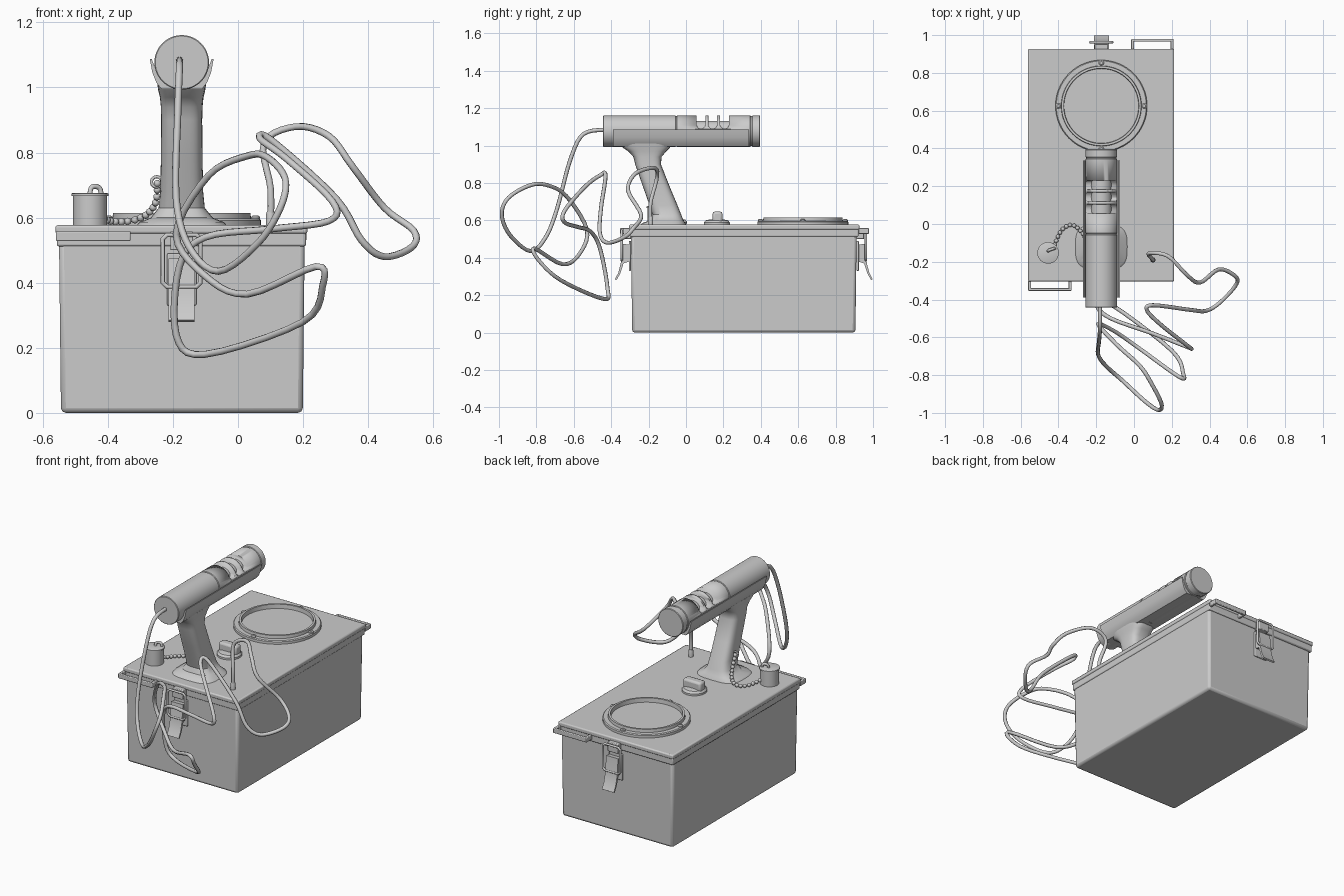
import bpy, bmesh, math
from mathutils import Vector

if "Cube" in bpy.data.objects:
    bpy.data.objects.remove(bpy.data.objects["Cube"])

CX, CY = -0.173, 0.31
BZ = 1.077  # barrel axis height


def finish(name, bm, bevel=0, segs=2, smooth=True):
    bmesh.ops.recalc_face_normals(bm, faces=bm.faces)
    me = bpy.data.meshes.new(name)
    bm.to_mesh(me)
    bm.free()
    ob = bpy.data.objects.new(name, me)
    bpy.context.collection.objects.link(ob)
    if bevel:
        m = ob.modifiers.new("bevel", 'BEVEL')
        m.width, m.segments = bevel, segs
    if smooth:
        bpy.ops.object.select_all(action='DESELECT')
        ob.select_set(True)
        bpy.context.view_layer.objects.active = ob
        bpy.ops.object.shade_smooth_by_angle(angle=math.radians(35))
    return ob


def box(name, x0, x1, y0, y1, z0, z1, bevel=0.004, taper=0):
    bm = bmesh.new()
    bmesh.ops.create_cube(bm, size=1)
    for v in bm.verts:
        t = taper if v.co.z < 0 else 0
        v.co = ((x0 + x1) / 2 + v.co.x * (abs(x1 - x0) - 2 * t),
                (y0 + y1) / 2 + v.co.y * (abs(y1 - y0) - 2 * t),
                (z0 + z1) / 2 + v.co.z * abs(z1 - z0))
    return finish(name, bm, bevel)


def loft(name, rings):
    bm = bmesh.new()
    vs = [[bm.verts.new(p) for p in r] for r in rings]
    n = len(vs[0])
    for a, b in zip(vs, vs[1:]):
        for i in range(n):
            bm.faces.new((a[i], a[(i + 1) % n], b[(i + 1) % n], b[i]))
    bm.faces.new(vs[0])
    bm.faces.new(vs[-1])
    return finish(name, bm)


def turned(name, profile, c, axis='Z', n=48):
    # profile: (radius, position along axis)
    rings = []
    for r, h in profile:
        ring = []
        for i in range(n):
            a = math.tau * i / n
            u, w = r * math.cos(a), r * math.sin(a)
            ring.append((c[0] + u, c[1] + w, h) if axis == 'Z' else (c[0] + u, h, c[1] + w))
        rings.append(ring)
    return loft(name, rings)


def tube(name, pts, r, closed=False, sub=1):
    # Catmull-Rom path with a round section
    pts = [Vector(p) for p in pts]
    n, path = len(pts), []
    get = (lambda i: pts[i % n]) if closed else (lambda i: pts[max(0, min(n - 1, i))])
    for i in range(n if closed else n - 1):
        a, b, c, d = (get(i + k) for k in (-1, 0, 1, 2))
        for s in range(sub):
            t = s / sub
            path.append(0.5 * (2 * b + (c - a) * t + (2 * a - 5 * b + 4 * c - d) * t * t
                               + (3 * b - a - 3 * c + d) * t ** 3))
    if not closed:
        path.append(pts[-1])
    cu = bpy.data.curves.new(name, 'CURVE')
    cu.dimensions, cu.bevel_depth, cu.bevel_resolution, cu.use_fill_caps = '3D', r, 2, True
    sp = cu.splines.new('POLY')
    sp.points.add(len(path) - 1)
    for q, p in zip(sp.points, path):
        q.co = (*p, 1)
    sp.use_cyclic_u = closed
    bpy.context.collection.objects.link(bpy.data.objects.new(name, cu))
    return path


# case and lid
box("case_body", -0.55, 0.205, -0.294, 0.912, 0, 0.53, 0.015, 0.006)
box("lid_skirt", -0.557, 0.209, -0.299, 0.922, 0.512, 0.56, 0.006)
box("lid_top", -0.561, 0.213, -0.304, 0.927, 0.55, 0.577, 0.007)

# strap slots on opposite lid corners
for nm, x0, x1, y, s in (("front", -0.56, -0.33, -0.297, -1), ("back", -0.016, 0.21, 0.922, 1)):
    box(nm + "_strap_bar", x0, x1, y + s * 0.043, y + s * 0.057, 0.528, 0.558)
    for k, xe in enumerate((x0, x1 - 0.016)):
        box(f"{nm}_strap_end_{k}", xe, xe + 0.016, y, y + s * 0.055, 0.528, 0.558)

# toggle latches at front and back
for nm, y, s in (("front", -0.294, -1), ("back", 0.912, 1)):
    box(nm + "_latch_hook", CX - 0.035, CX + 0.035, y, y + s * 0.04, 0.5, 0.558)
    box(nm + "_latch_plate", CX - 0.045, CX + 0.045, y, y + s * 0.012, 0.33, 0.49)
    lever = [(0.01, 0.47), (0.045, 0.475), (0.055, 0.37), (0.068, 0.32), (0.086, 0.285),
             (0.078, 0.28), (0.058, 0.315), (0.04, 0.37), (0.01, 0.38)]
    loft(nm + "_latch_lever", [[(CX + e, y + s * d, z) for d, z in lever] for e in (-0.04, 0.04)])
    wire = [(-.058, .40), (-.045, .387), (.045, .387), (.058, .40), (.058, .535),
            (.045, .547), (-.045, .547), (-.058, .535)]
    tube(nm + "_latch_wire", [(CX + x, y + s * 0.05, z) for x, z in wire], 0.007, True)

# round window with raised rim and screws
D = (CX, 0.625)
turned("window_flange", [(0.243, 0.57), (0.243, 0.592), (0.238, 0.597), (0.213, 0.597),
                         (0.211, 0.615), (0.199, 0.615), (0.197, 0.590), (0.001, 0.590)], D, n=64)
for k in range(4):
    a = k * math.pi / 2
    c = (D[0] + 0.227 * math.cos(a), D[1] + 0.227 * math.sin(a))
    turned(f"window_screw_{k}", [(0.014, 0.59), (0.014, 0.602), (0.008, 0.607)], c, n=16)

# selector knob under the barrel
turned("knob_base", [(0.07, 0.57), (0.07, 0.588), (0.06, 0.6), (0.035, 0.605)], (CX, 0.165))
box("knob_grip", CX - 0.06, CX + 0.06, 0.142, 0.195, 0.58, 0.647, 0.012)

# socket with chained cap
S = (-0.455, -0.153)
turned("socket", [(0.052, 0.57), (0.052, 0.668)], S, n=32)
turned("socket_cap", [(0.057, 0.666), (0.057, 0.674), (0.052, 0.676)], S, n=32)
tube("cap_loop", [(-0.455, -0.145, 0.67), (-0.452, -0.14, 0.69), (-0.44, -0.135, 0.696),
                  (-0.425, -0.13, 0.69), (-0.42, -0.13, 0.67)], 0.008, sub=4)
chain = [(-0.42, -0.11, 0.60), (-0.385, -0.035, 0.588), (-0.33, -0.005, 0.59), (-0.28, -0.04, 0.61),
         (-0.252, -0.09, 0.65), (-0.248, -0.12, 0.705)]
link = tube("chain_cord", chain, 0.004, sub=12)
bm = bmesh.new()
last = None
for p in link:
    if last is None or (p - last).length > 0.019:
        g = bmesh.ops.create_icosphere(bm, subdivisions=2, radius=0.0115)
        bmesh.ops.translate(bm, verts=g["verts"], vec=p)
        last = p
finish("chain_beads", bm)
tube("chain_ring", [(-0.25 + 0.016 * math.cos(a * math.pi / 6), -0.12, 0.71 + 0.016 * math.sin(a * math.pi / 6))
                    for a in range(12)], 0.005, True)

# handle: rounded sections (z, y back, y front, half width)
rings = []
for z, y0, y1, hx in ((.574, -.245, 0, .14), (.586, -.235, -.003, .13), (.60, -.19, -.014, .095),
                      (.63, -.178, -.025, .071), (.68, -.195, -.045, .066), (.78, -.23, -.087, .064),
                      (.90, -.272, -.134, .063), (.94, -.282, -.13, .064), (.97, -.31, -.105, .067),
                      (.99, -.34, -.085, .072), (1.01, -.355, -.075, .075)):
    r = []
    for i in range(32):
        a = math.tau * i / 32
        c, s = math.cos(a), math.sin(a)
        p = 0.6
        r.append((CX + hx * math.copysign(abs(c) ** p, c),
                  (y0 + y1) / 2 + (y1 - y0) / 2 * math.copysign(abs(s) ** p, s), z))
    rings.append(r)
loft("handle", rings)

# saddle below the barrel
half = [(0.098, 1.087), (0.09, 1.045), (0.078, 1.015), (0.062, 0.995)]
prof = half + [(-x, z) for x, z in reversed(half)] + [(-0.092, 1.087), (-0.078, 1.05), (0.078, 1.05), (0.092, 1.087)]
loft("barrel_saddle", [[(CX + x, y, z) for x, z in prof] for y in (-0.39, 0.337)])

# barrel in sections with a core visible through the vents
B, R = (CX, BZ), 0.084
for nm, y0, y1 in (("barrel_rear", -0.443, -0.054), ("barrel_vented", -0.05, 0.346), ("barrel_cap", 0.353, 0.396)):
    ob = turned(nm, [(R - 0.003, y0), (R, y0 + 0.003), (R, y1 - 0.003), (R - 0.003, y1)], B, 'Y')
    if nm == "barrel_vented":
        barrel = ob
turned("barrel_core", [(0.055, -0.42), (0.055, 0.05), (0.055, 0.24), (0.055, 0.38)], B, 'Y')
turned("barrel_joint_rear", [(0.08, -0.07), (0.08, -0.03)], B, 'Y')
turned("barrel_joint_front", [(0.08, 0.33), (0.08, 0.37)], B, 'Y')

# three vent slots
for k, y in enumerate((0.08, 0.143, 0.206)):
    arc = [(y + 0.024 * math.cos(math.pi * (1 + i / 10)), 1.114 + 0.024 * math.sin(math.pi * (1 + i / 10)))
           for i in range(11)] + [(y + 0.024, 1.2), (y - 0.024, 1.2)]
    cut = loft(f"vent_cutter_{k}", [[(CX + e, a, z) for a, z in arc] for e in (-0.12, 0.12)])
    cut.hide_render = True
    cut.hide_viewport = True
    m = barrel.modifiers.new("vent", 'BOOLEAN')
    m.object, m.operation, m.solver = cut, 'DIFFERENCE', 'EXACT'

# looping cable from barrel to lid
cable = [(-.18, -.43, 1.085), (-.18, -.55, 1.06), (-.185, -.62, .92), (-.19, -.69, .66), (-.15, -.75, .51),
         (-.06, -.83, .435), (.06, -.94, .52), (.13, -.985, .63), (.145, -.95, .72), (.09, -.84, .785),
         (.03, -.75, .79), (-.09, -.64, .73), (-.19, -.53, .55), (-.1, -.57, .42), (.03, -.66, .365),
         (.24, -.81, .45), (.26, -.79, .39), (.2, -.67, .28), (-.1, -.44, .18), (-.19, -.42, .24),
         (-.18, -.46, .45), (-.1, -.51, .54), (.1, -.58, .565), (.28, -.65, .59), (.29, -.65, .65),
         (.15, -.54, .78), (.07, -.46, .84), (.1, -.43, .84), (.3, -.455, .66), (.38, -.46, .53),
         (.45, -.42, .48), (.535, -.33, .51), (.54, -.28, .56), (.45, -.24, .63), (.35, -.31, .76),
         (.28, -.27, .85), (.18, -.17, .88), (.08, -.155, .83), (.1, -.19, .69), (.1, -.19, .57)]
tube("cable", cable, 0.0108, sub=5)
turned("cable_gland", [(0.014, 0.57), (0.014, 0.61), (0.011, 0.62)], (0.1, -0.19), n=16)
